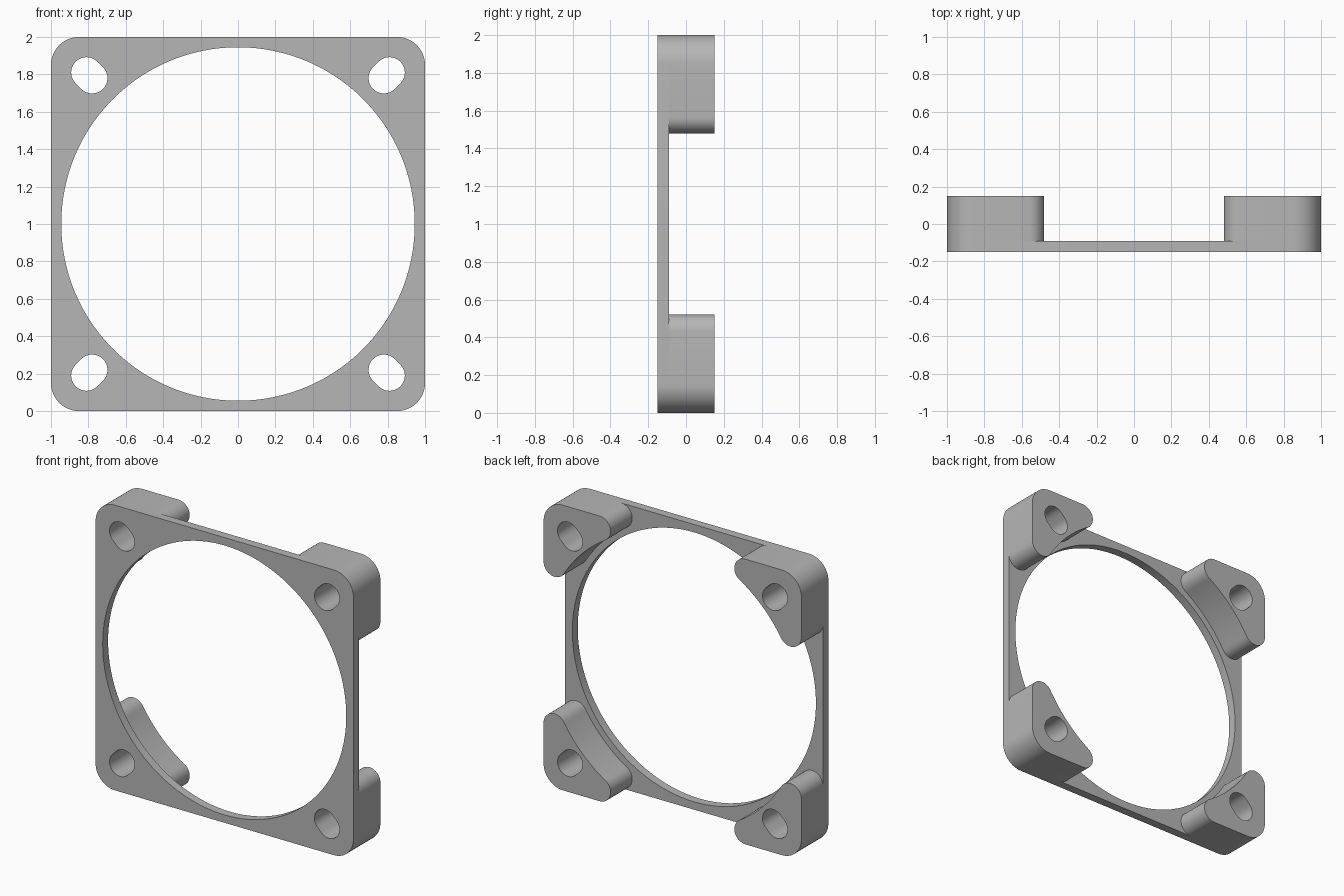
import bpy, bmesh
from math import cos, sin, radians, degrees, atan2, hypot, pi

if "Cube" in bpy.data.objects:
    bpy.data.objects.remove(bpy.data.objects["Cube"], do_unlink=True)

grey = bpy.data.materials.new("plain grey")
grey.use_nodes = True
colour = (0.47, 0.47, 0.47, 1)
grey.diffuse_color = colour
grey.node_tree.nodes["Principled BSDF"].inputs["Base Color"].default_value = colour

CORNER = 0.15      # outer corner radius
BORE = 0.945       # large opening radius
TIP = 0.085        # rounding at the pad ends
REACH = 0.48       # where the pad ends stop
FRONT, STEP, BACK = -0.15, -0.09, 0.15


def arc(cx, cy, r, start, end, n=16):
    angles = [radians(start + (end - start) * i / n) for i in range(n + 1)]
    return [(cx + r * cos(a), cy + r * sin(a)) for a in angles]


def flip(points, sx, sy):
    return [(x * sx, y * sy) for x, y in points]


def slot():
    # Screw hole stretched along the diagonal
    return arc(0.81, 0.81, 0.082, -45, 135) + arc(0.78, 0.78, 0.082, 135, 315)


def pad_outline():
    # Rounded outer corner, two round ends and a concave inner side
    a, b = REACH + TIP, 1 - TIP
    ang = degrees(atan2(b, a))
    inner = hypot(a, b) - TIP
    return (arc(1 - CORNER, 1 - CORNER, CORNER, 0, 90)
            + arc(a, b, TIP, 90, 180 + ang)
            + arc(0, 0, inner, ang, 90 - ang, 24)[1:-1]
            + arc(b, a, TIP, 270 - ang, 360))


def extrude_profile(name, loops, y0, y1):
    # Fill the loops (inner ones become holes) and extrude front to back
    curve = bpy.data.curves.new(name, "CURVE")
    curve.dimensions = "2D"
    curve.fill_mode = "BOTH"
    curve.extrude = (y1 - y0) / 2
    for loop in loops:
        spline = curve.splines.new("POLY")
        spline.points.add(len(loop) - 1)
        for point, (x, y) in zip(spline.points, loop):
            point.co = (x, y, 0, 1)
        spline.use_cyclic_u = True
    temp = bpy.data.objects.new(name + " profile", curve)
    bpy.context.collection.objects.link(temp)
    graph = bpy.context.evaluated_depsgraph_get()
    mesh = bpy.data.meshes.new_from_object(temp.evaluated_get(graph))
    bpy.data.objects.remove(temp, do_unlink=True)

    bm = bmesh.new()
    bm.from_mesh(mesh)
    bmesh.ops.remove_doubles(bm, verts=bm.verts, dist=0.0002)
    bmesh.ops.recalc_face_normals(bm, faces=bm.faces)
    bm.to_mesh(mesh)
    bm.free()

    mesh.materials.clear()
    mesh.materials.append(grey)
    obj = bpy.data.objects.new(name, mesh)
    bpy.context.collection.objects.link(obj)
    obj.rotation_euler = (pi / 2, 0, 0)
    obj.location = (0, (y0 + y1) / 2, 1)
    bpy.ops.object.select_all(action="DESELECT")
    obj.select_set(True)
    bpy.context.view_layer.objects.active = obj
    bpy.ops.object.shade_smooth_by_angle(angle=radians(30))
    return obj


corners = {"upper_left": (1, 1), "upper_right": (-1, 1),
           "lower_left": (1, -1), "lower_right": (-1, -1)}

# Thin front plate with the large opening and four slots
c = 1 - CORNER
outer = (arc(c, c, CORNER, 0, 90) + arc(-c, c, CORNER, 90, 180)
         + arc(-c, -c, CORNER, 180, 270) + arc(c, -c, CORNER, 270, 360))
opening = arc(0, 0, BORE, 0, 360, 128)[:-1]
slots = [flip(slot(), *s) for s in corners.values()]
extrude_profile("front_plate", [outer, opening] + slots, FRONT, STEP)

# Thick corner pads behind the plate
for label, s in corners.items():
    loops = [flip(pad_outline(), *s), flip(slot(), *s)]
    extrude_profile(label + "_pad", loops, STEP, BACK)
